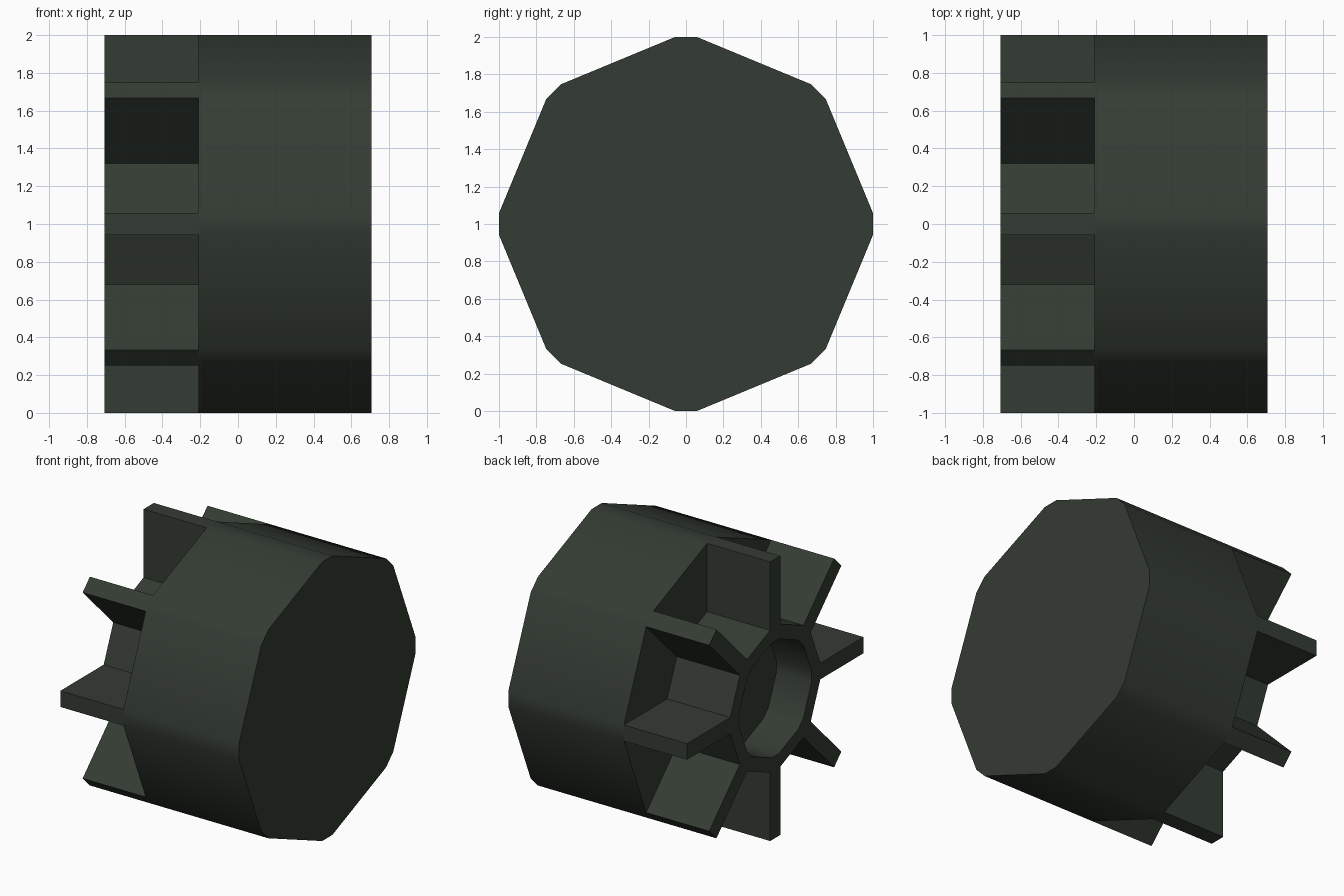
import bpy, bmesh, math

if "Cube" in bpy.data.objects:
    bpy.data.objects.remove(bpy.data.objects["Cube"])

X_FRONT, X_STEP, X_END, X_FLOOR = 0.708, -0.208, -0.708, -0.43
SECTORS = 8

mat = bpy.data.materials.new("dark green grey")
mat.diffuse_color = (0.034, 0.045, 0.033, 1)
mat.use_nodes = True
mat.node_tree.nodes["Principled BSDF"].inputs["Base Color"].default_value = mat.diffuse_color

bm = bmesh.new()


def ring(x, r, w):
    """16-sided ring: 8 narrow flats (half width w) at distance r from the axis."""
    verts = []
    for k in range(SECTORS):
        a = k * 2 * math.pi / SECTORS
        for s in (-w, w):
            y = r * math.cos(a) - s * math.sin(a)
            z = r * math.sin(a) + s * math.cos(a)
            verts.append(bm.verts.new((x, y, 1 + z)))
    return verts


def strip(a, b, which, smooth=False):
    """Quads between two rings; which = 'fin', 'gap' or 'all' sides."""
    n = len(a)
    for i in range(n):
        if which == 'all' or (i % 2 == 0) == (which == 'fin'):
            j = (i + 1) % n
            bm.faces.new((a[i], a[j], b[j], b[i])).smooth = smooth


W = 0.058
front = ring(X_FRONT, 1.0, W)
step = ring(X_STEP, 1.0, W)
tip = ring(X_END, 1.0, W)
root = ring(X_STEP, 0.51, W)
rim = ring(X_END, 0.51, W)
hole = ring(X_END, 0.41, 0.042)
floor = ring(X_FLOOR, 0.41, 0.042)

# drum
bm.faces.new(front)
strip(front, step, 'all', True)
# pockets between fins, and hub wall
strip(step, root, 'gap')
strip(root, rim, 'gap')
# fins: outer edges, end faces, sides
strip(step, tip, 'fin')
strip(tip, rim, 'fin')
for i in range(2 * SECTORS):
    bm.faces.new((step[i], tip[i], rim[i], root[i]))
# hub rim and blind hole
strip(rim, hole, 'all')
strip(hole, floor, 'all', True)
bm.faces.new(floor)

bmesh.ops.recalc_face_normals(bm, faces=bm.faces)
mesh = bpy.data.meshes.new("finned_drum")
bm.to_mesh(mesh)
bm.free()
mesh.materials.append(mat)
obj = bpy.data.objects.new("finned_drum", mesh)
bpy.context.collection.objects.link(obj)
